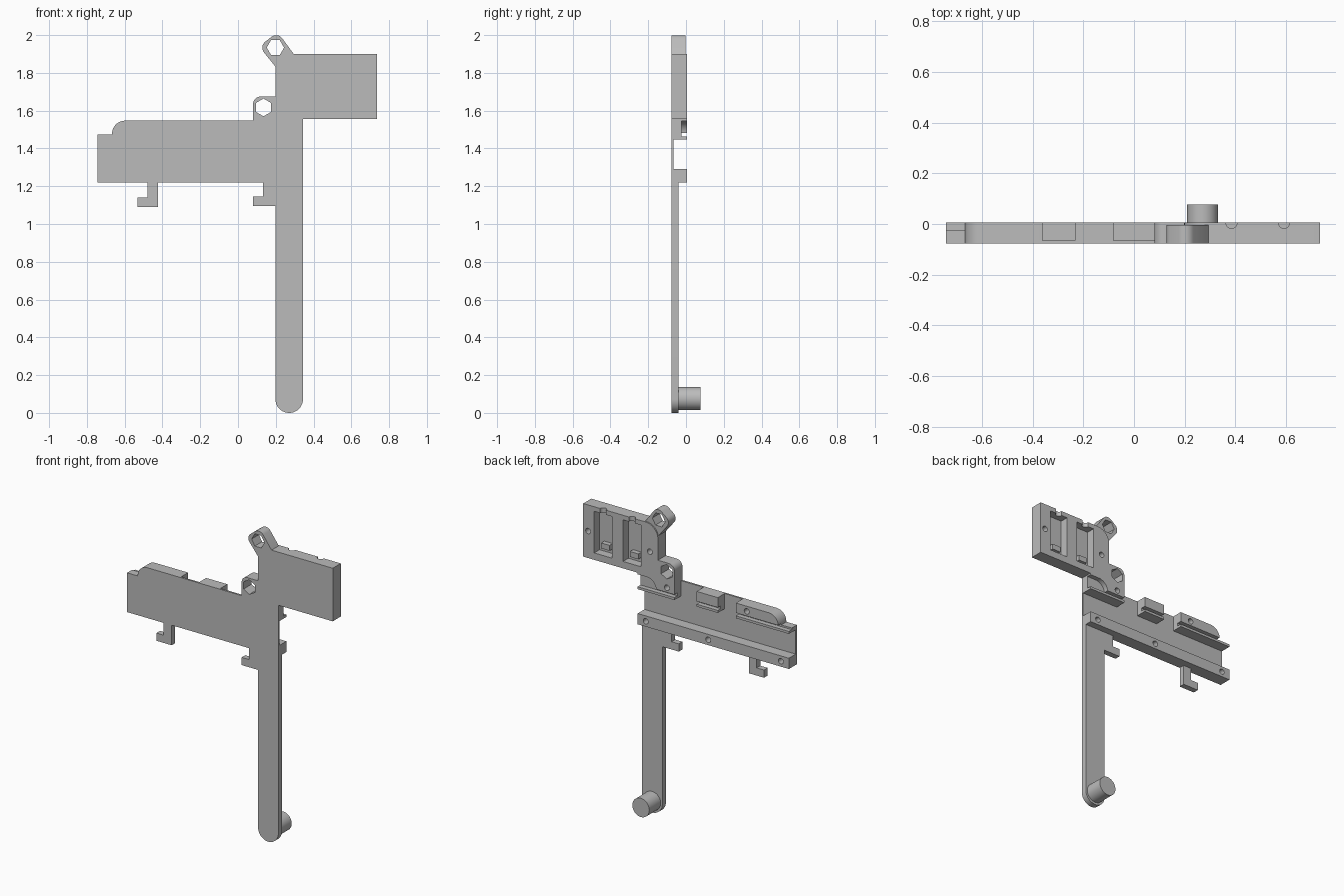
import bpy, bmesh
from math import cos, sin, pi, radians
from mathutils import Vector

cube = bpy.data.objects.get("Cube")
if cube:
    bpy.data.objects.remove(cube, do_unlink=True)

grey = bpy.data.materials.new("plain grey")
grey.use_nodes = True
grey.diffuse_color = (0.5, 0.5, 0.5, 1)
grey.node_tree.nodes["Principled BSDF"].inputs["Base Color"].default_value = (0.5, 0.5, 0.5, 1)

FRONT, SKIN, ARM, BACK = -0.077, -0.065, -0.04, 0.005


def fillet(points, steps=10):
    """Round every corner that carries a radius as third value."""
    out = []
    for i, p in enumerate(points):
        c = Vector(p[:2])
        if len(p) < 3:
            out.append(c)
            continue
        a = (Vector(points[i - 1][:2]) - c).normalized()
        b = (Vector(points[(i + 1) % len(points)][:2]) - c).normalized()
        half = a.angle(b) / 2
        centre = c + (a + b).normalized() * p[2] / sin(half)
        t = p[2] * cos(half) / sin(half)
        start, end = c + a * t - centre, c + b * t - centre
        for k in range(steps + 1):
            f = k / steps
            sweep = pi - 2 * half
            v = (start * sin((1 - f) * sweep) + end * sin(f * sweep)) / sin(sweep)
            out.append(centre + v)
    return out


def prism(name, points, y0, y1):
    """Extrude an x-z outline from y0 to y1."""
    bm = bmesh.new()
    face = bm.faces.new([bm.verts.new((x, y0, z)) for x, z in fillet(points)])
    top = bmesh.ops.extrude_face_region(bm, geom=[face])["geom"]
    verts = [g for g in top if isinstance(g, bmesh.types.BMVert)]
    bmesh.ops.translate(bm, verts=verts, vec=(0, y1 - y0, 0))
    bmesh.ops.recalc_face_normals(bm, faces=bm.faces)
    mesh = bpy.data.meshes.new(name)
    bm.to_mesh(mesh)
    bm.free()
    mesh.materials.append(grey)
    ob = bpy.data.objects.new(name, mesh)
    bpy.context.scene.collection.objects.link(ob)
    return ob


def box(name, x0, x1, z0, z1, y0, y1):
    return prism(name, [(x0, z0), (x1, z0), (x1, z1), (x0, z1)], y0, y1)


def disc(name, x, z, r, y0, y1, sides=24, turn=0):
    pts = [(x + r * cos(turn + 2 * pi * k / sides), z + r * sin(turn + 2 * pi * k / sides))
           for k in range(sides)]
    return prism(name, pts, y0, y1)


def carve(ob, cutters):
    """Subtract the cutters, bake the result and drop the cutters."""
    for c in cutters:
        c.hide_render = True
        m = ob.modifiers.new("cut", "BOOLEAN")
        m.operation, m.solver, m.object = "DIFFERENCE", "EXACT", c
    deps = bpy.context.evaluated_depsgraph_get()
    mesh = bpy.data.meshes.new_from_object(ob.evaluated_get(deps))
    ob.modifiers.clear()
    ob.data = mesh
    for c in cutters:
        bpy.data.objects.remove(c, do_unlink=True)


def screw(x, z):
    return disc("cutter", x, z, 0.018, -0.04, 0.05, 16)


def groove():
    return box("cutter", -0.8, 0.4, 1.464, 1.483, -0.025, 0.05)


def low_hex():
    return disc("cutter", 0.135, 1.617, 0.047, -0.2, 0.2, 6, pi / 2)


# Thin front skin of the long body
L, R, LOW, TOP = -0.743, 0.344, 1.22, 1.547
skin = prism("body_plate", [
    (L, LOW), (R, LOW), (R, 1.555), (0.198, 1.555), (0.198, 1.675), (0.08, 1.675, 0.04),
    (0.08, TOP), (-0.667, TOP, 0.069), (-0.667, 1.475), (L, 1.475)], FRONT, SKIN)
carve(skin, [low_hex()])

# Rail along the lower edge
rail = box("lower_rail", L, R, LOW, 1.29, SKIN, BACK)
carve(rail, [screw(x, 1.255) for x in (0.286, -0.163, -0.685)])

# Blocks along the upper edge
end_block = prism("end_block", [
    (L, 1.448), (-0.362, 1.448), (-0.362, TOP), (-0.667, TOP, 0.069),
    (-0.667, 1.475), (L, 1.475)], SKIN, BACK)
carve(end_block, [groove(), screw(-0.44, 1.513)])
middle_block = box("middle_block", -0.232, -0.08, 1.448, TOP, SKIN, BACK)
carve(middle_block, [groove()])

# Block carrying the lower hexagonal eye, with a curved recess
eye_block = prism("lower_eye_block", [
    (0.08, 1.448), (R, 1.448), (R, 1.555), (0.198, 1.555), (0.198, 1.675),
    (0.08, 1.675, 0.04)], SKIN, BACK)
recess = prism("cutter", [(0.21, 1.47), (0.4, 1.47), (0.4, 1.545), (0.21, 1.545, 0.07)],
               -0.025, 0.05)
carve(eye_block, [groove(), low_hex(), screw(0.134, 1.513), recess])

# Upper block with two pockets, notches and screw holes
Z0, Z1 = 1.555, 1.9
upper = prism("upper_block", [
    (0.198, Z0), (0.735, Z0), (0.735, Z1), (0.198, Z1, 0.09)], FRONT, BACK)
cuts = [screw(0.70, 1.73), screw(0.257, 1.715)]
for x in (0.592, 0.385):
    cuts.append(box("cutter", x - 0.064, x + 0.064, 1.6, 1.87, -0.05, 0.05))
    notch = disc("cutter", 0, 0, 0.022, -0.03, 0.03)
    notch.rotation_euler.x = radians(90)
    notch.location = (x, BACK, 1.89)
    cuts.append(notch)
bpy.context.view_layer.update()
carve(upper, cuts)
for x in (0.592, 0.385):
    box("pocket_stop", x - 0.03, x + 0.03, 1.63, 1.665, -0.052, -0.018)

# Slanted upper tab with its hexagonal eye, filling the rounded corner
tab = prism("upper_eye_tab", [
    (0.198, 1.80), (0.215, 1.80), (0.3, 1.89), (0.295, Z1), (0.210, 2.016, 0.04),
    (0.112, 1.94, 0.04), (0.198, 1.833)], FRONT, -0.003)
carve(tab, [disc("cutter", 0.198, 1.934, 0.046, -0.2, 0.2, 6)])

# Long arm with rounded foot, and its peg
prism("arm", [(0.198, LOW), (0.198, 0, 0.0729), (R, 0, 0.0729), (R, LOW)], FRONT, ARM)
disc("peg", 0.271, 0.076, 0.061, ARM, 0.077, 40)

# Hooks under the body
for x0, x1, x2, z in ((-0.533, -0.48, -0.423, 1.09), (0.08, 0.132, 0.198, 1.096)):
    prism("hook", [(x0, z), (x2, z), (x2, LOW), (x1, LOW), (x1, z + 0.05), (x0, z + 0.05)],
          FRONT, ARM)

# Smooth the round parts, keep hard edges
bpy.ops.object.select_all(action="DESELECT")
for ob in bpy.context.scene.objects:
    if ob.type == "MESH":
        ob.select_set(True)
        bpy.context.view_layer.objects.active = ob
bpy.ops.object.shade_smooth_by_angle(angle=radians(30))
